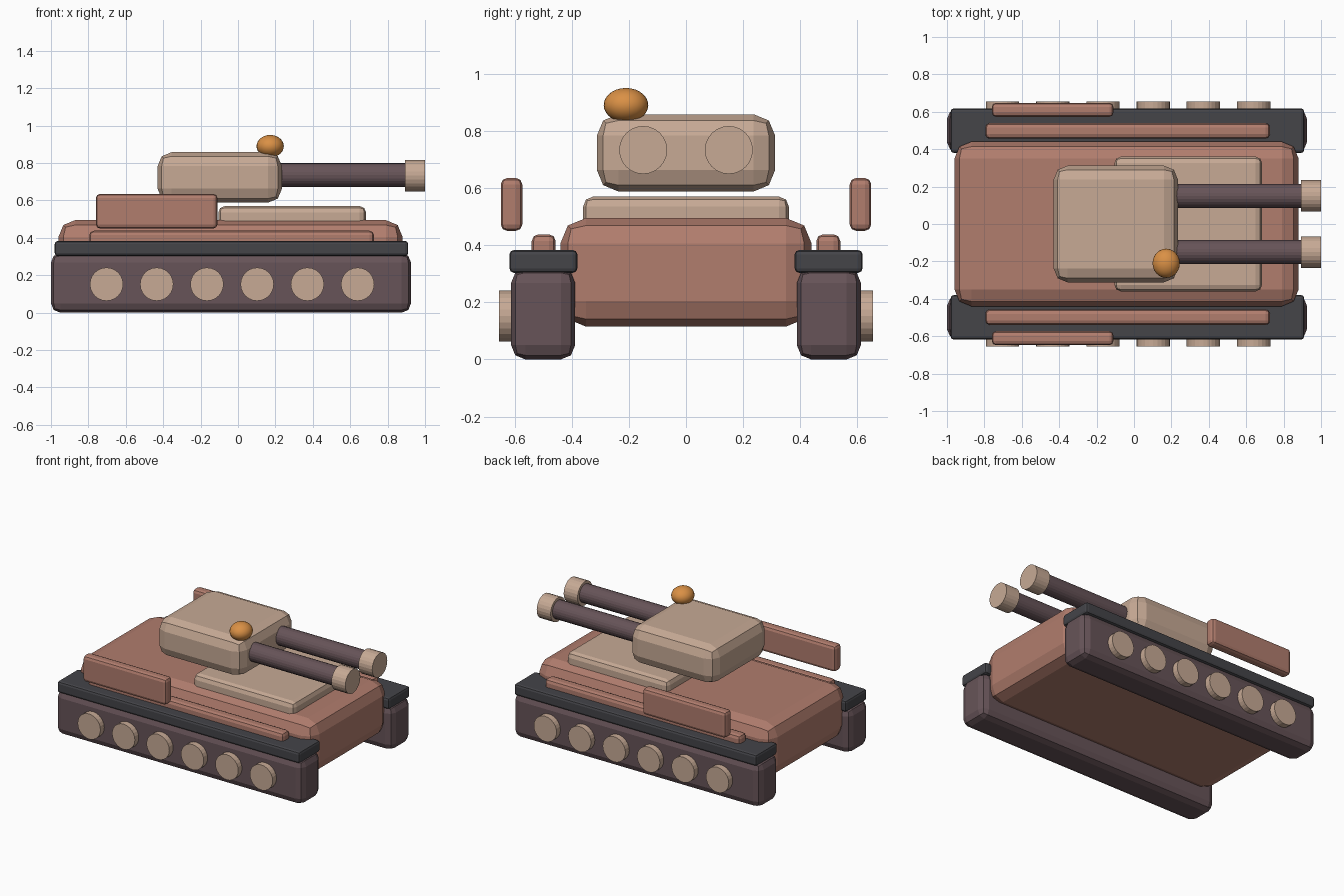
import bpy, bmesh, math
from mathutils import Matrix

if "Cube" in bpy.data.objects:
    bpy.data.objects.remove(bpy.data.objects["Cube"])


def colour(name, r, g, b):
    m = bpy.data.materials.new(name)
    m.diffuse_color = (r, g, b, 1)
    m.use_nodes = True
    m.node_tree.nodes["Principled BSDF"].inputs["Base Color"].default_value = m.diffuse_color
    return m


CLAY = colour("clay red", 0.44, 0.205, 0.155)
TAN = colour("sand tan", 0.57, 0.40, 0.30)
GREY = colour("charcoal grey", 0.058, 0.058, 0.066)
MAUVE = colour("dark mauve", 0.135, 0.088, 0.098)
ORANGE = colour("lamp orange", 0.70, 0.28, 0.06)


def finish(name, bm, mat, smooth=False):
    me = bpy.data.meshes.new(name)
    bmesh.ops.recalc_face_normals(bm, faces=bm.faces)
    for f in bm.faces:
        f.smooth = smooth
    bm.to_mesh(me)
    bm.free()
    me.materials.append(mat)
    ob = bpy.data.objects.new(name, me)
    bpy.context.collection.objects.link(ob)
    return ob


def box(name, x, y, z, bevel, mat):
    """Box from (min, max) ranges with rounded edges in two steps."""
    bm = bmesh.new()
    bmesh.ops.create_cube(bm, size=1)
    for v in bm.verts:
        for i, (lo, hi) in enumerate((x, y, z)):
            v.co[i] = (lo + hi) / 2 + v.co[i] * (hi - lo)
    bmesh.ops.bevel(bm, geom=bm.edges[:], offset=bevel, segments=2,
                    profile=0.5, affect='EDGES')
    return finish(name, bm, mat)


def cylinder(name, centre, radius, length, axis, mat, sides=24):
    rot = Matrix.Rotation(math.pi / 2, 4, 'Y' if axis == 'x' else 'X')
    bm = bmesh.new()
    bmesh.ops.create_cone(bm, cap_ends=True, segments=sides, radius1=radius,
                          radius2=radius, depth=length,
                          matrix=Matrix.Translation(centre) @ rot)
    return finish(name, bm, mat)


# Body, deck plate and turret
box("hull", (-0.96, 0.88), (-0.44, 0.44), (0.115, 0.495), 0.09, CLAY)
box("deck_plate", (-0.105, 0.685), (-0.36, 0.36), (0.44, 0.57), 0.035, TAN)
box("turret", (-0.43, 0.235), (-0.312, 0.312), (0.588, 0.858), 0.075, TAN)

# Running gear and side details, repeated on both sides
for side, s in (("right", -1), ("left", 1)):
    def span(a, b):
        return tuple(sorted((s * a, s * b)))

    box(f"track_{side}", (-1.0, 0.925), span(0.388, 0.612), (0.0, 0.318),
        0.05, MAUVE)
    box(f"fender_{side}", (-0.98, 0.91), span(0.38, 0.618), (0.303, 0.383),
        0.016, GREY)
    box(f"fender_rail_{side}", (-0.795, 0.727), span(0.456, 0.54),
        (0.35, 0.438), 0.024, CLAY)
    box(f"side_plate_{side}", (-0.76, -0.11), span(0.573, 0.648),
        (0.45, 0.635), 0.022, CLAY)
    for i in range(6):
        cylinder(f"road_wheel_{side}_{i + 1}",
                 (-0.703 + i * 0.2685, s * 0.605, 0.152), 0.089, 0.10,
                 'y', TAN)
    # Gun barrel with muzzle
    cylinder(f"barrel_{side}", (0.53, s * 0.15, 0.735), 0.064, 0.76, 'x', MAUVE)
    cylinder(f"muzzle_{side}", (0.946, s * 0.15, 0.733), 0.084, 0.108, 'x', TAN)

# Lamp on the turret roof
bm = bmesh.new()
bmesh.ops.create_uvsphere(
    bm, u_segments=24, v_segments=14, radius=1,
    matrix=Matrix.Translation((0.172, -0.21, 0.89)) @ Matrix.Diagonal((0.073, 0.078, 0.06, 1)))
finish("roof_lamp", bm, ORANGE, smooth=True)
